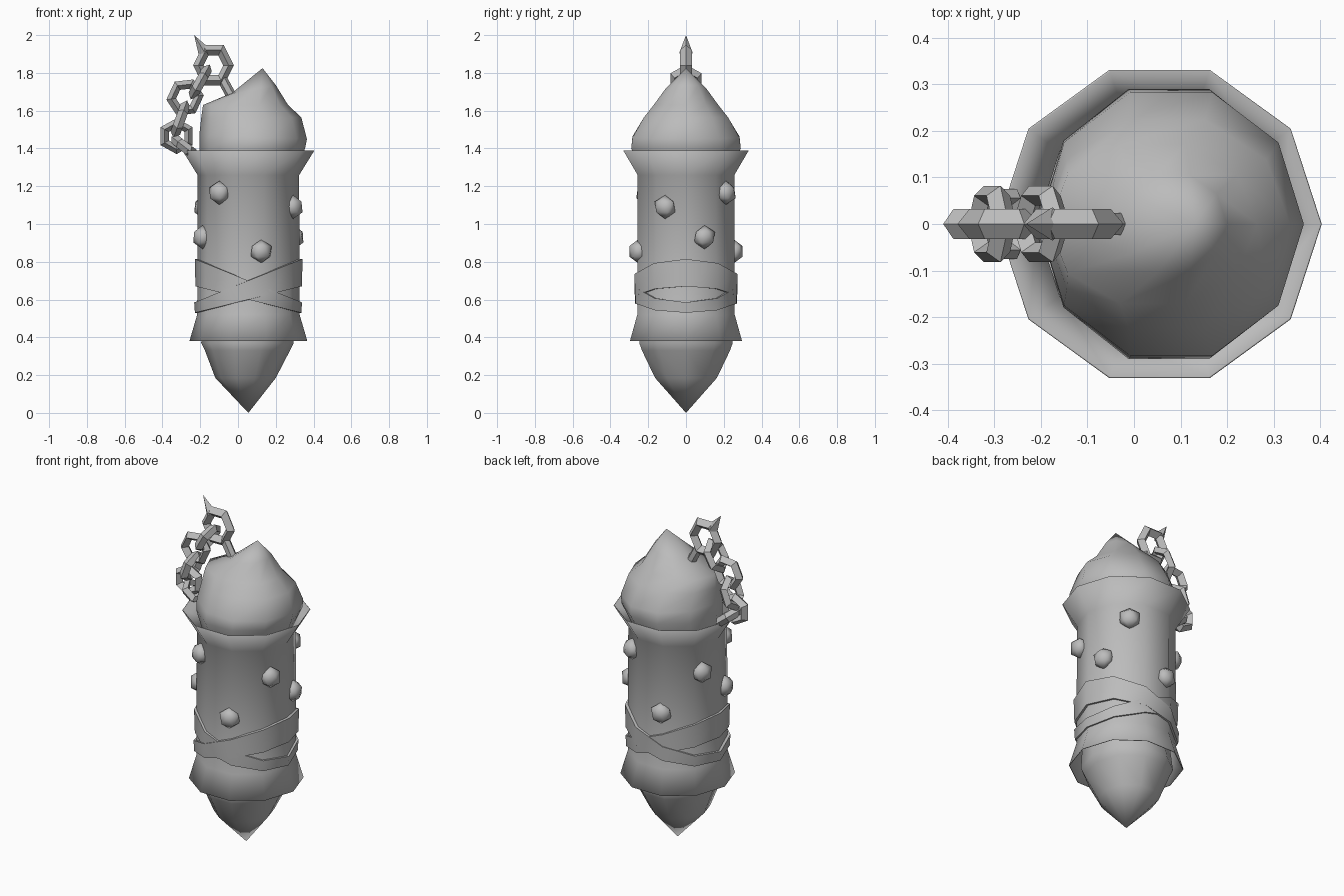
import bpy, bmesh, math
from mathutils import Matrix, Vector

cube = bpy.data.objects.get("Cube")
if cube:
    bpy.data.objects.remove(cube, do_unlink=True)

grey = bpy.data.materials.new("plain grey")
grey.use_nodes = True
grey.diffuse_color = (0.5, 0.5, 0.5, 1)
grey.node_tree.nodes["Principled BSDF"].inputs["Base Color"].default_value = (0.5, 0.5, 0.5, 1)

AXIS = 0.055   # x position of the tube's axis
SIDES = 10


def finish(obj, name, angle=50):
    obj.name = name
    obj.data.materials.append(grey)
    bpy.ops.object.select_all(action='DESELECT')
    obj.select_set(True)
    bpy.context.view_layer.objects.active = obj
    bpy.ops.object.shade_smooth_by_angle(angle=math.radians(angle))
    return obj


def loft(name, rings, tips=(), closed=False, angle=50):
    """Skin rings of points; tips are (ring index, point) pairs closing an end."""
    bm = bmesh.new()
    vs = [[bm.verts.new(p) for p in r] for r in rings]
    pairs = list(zip(vs, vs[1:]))
    if closed:
        pairs.append((vs[-1], vs[0]))
    n = len(vs[0])
    for a, b in pairs:
        for i in range(n):
            j = (i + 1) % n
            bm.faces.new((a[i], a[j], b[j], b[i]))
    for k, p in tips:
        t = bm.verts.new(p)
        for i in range(n):
            bm.faces.new((vs[k][i], vs[k][(i + 1) % n], t))
    bmesh.ops.recalc_face_normals(bm, faces=bm.faces)
    me = bpy.data.meshes.new(name)
    bm.to_mesh(me)
    bm.free()
    obj = bpy.data.objects.new(name, me)
    bpy.context.collection.objects.link(obj)
    return finish(obj, name, angle)


def ring(cx, rx, ry, z_left, z_right):
    """Ten-sided oval whose height runs from z_left to z_right."""
    pts = []
    for i in range(SIDES):
        a = math.tau * i / SIDES
        c = math.cos(a)
        z = (z_left + z_right) / 2 + (z_right - z_left) / 2 * c
        pts.append((cx + rx * c, ry * math.sin(a), z))
    return pts


def circle(r, z):
    return ring(AXIS, r, r, z, z)


# Open tube with flared ends
profile = [(0.308, 0.38), (0.267, 0.52), (0.265, 1.26), (0.345, 1.39)]
tube = loft("tube", [circle(r, z) for r, z in profile])
wall = tube.modifiers.new("wall", 'SOLIDIFY')
wall.thickness = 0.004

# Upper crystal, leaning to the left side with a slanted cut
loft("upper_crystal", [
    ring(0.06, 0.245, 0.245, 1.28, 1.28),
    ring(0.075, 0.28, 0.305, 1.40, 1.40),
    ring(0.08, 0.285, 0.298, 1.47, 1.45),
    ring(0.07, 0.265, 0.235, 1.56, 1.565),
    ring(0.04, 0.225, 0.18, 1.63, 1.63),
    ring(0.085, 0.115, 0.11, 1.695, 1.735),
], tips=[(-1, (0.13, 0, 1.825))], angle=60)

# Lower crystal
loft("lower_crystal", [
    circle(0.24, 0.50),
    ring(0.05, 0.245, 0.26, 0.37, 0.37),
    ring(0.05, 0.225, 0.245, 0.33, 0.33),
    ring(0.04, 0.16, 0.172, 0.185, 0.185),
], tips=[(-1, (AXIS, 0, 0))], angle=60)

# Two crossing wraps, each wider on its high side
for name, s, r in (("right_high_wrap", 1, 0.287), ("left_high_wrap", -1, 0.284)):
    top, low = (0.70, 0.115 * s), (0.60, 0.07 * s)

    def edge(rad, lv):
        return ring(AXIS, rad, rad, lv[0] - lv[1], lv[0] + lv[1])
    loft(name, [edge(0.255, low), edge(r - 0.004, low), edge(r, top), edge(0.255, top)],
         closed=True)

# Studs in opposite pairs around the tube
for z, deg in ((1.165, 54), (1.09, 155), (0.93, 22), (0.855, 105)):
    for a in (math.radians(deg), math.radians(deg + 180)):
        bpy.ops.mesh.primitive_ico_sphere_add(subdivisions=1, radius=0.063)
        stud = bpy.context.object
        stud.matrix_world = (Matrix.Translation((AXIS + 0.262 * math.cos(a), 0.262 * math.sin(a), z))
                             @ Matrix.Rotation(a, 4, 'Z') @ Matrix.Diagonal((0.85, 1, 1, 1)))
        finish(stud, "stud", 60)

# Chain links: x, z, tilt from vertical, half length, half width, edge-on
links = [
    (-0.130, 1.840, 90, 0.108, 0.108, False),
    (-0.200, 1.752, 29, 0.105, 0.082, True),
    (-0.280, 1.670, 25, 0.105, 0.085, False),
    (-0.305, 1.555, 20, 0.105, 0.082, True),
    (-0.325, 1.465, 0, 0.095, 0.085, False),
    (-0.285, 1.410, -52, 0.085, 0.075, True),
]
for x, z, tilt, half_l, half_w, edge_on in links:
    bpy.ops.mesh.primitive_torus_add(major_segments=6, minor_segments=4,
                                     major_radius=0.077, minor_radius=0.027)
    link = bpy.context.object
    t = math.radians(tilt)
    along = Vector((math.sin(t), 0, math.cos(t)))
    side = Vector((0, 1, 0))
    across = side if edge_on else side.cross(along)
    rot = Matrix((along, across, along.cross(across))).transposed().to_4x4()
    scale = Matrix.Diagonal((half_l / 0.104, half_w / 0.09, 1.0 if edge_on else 1.2, 1))
    link.matrix_world = Matrix.Translation((x, 0, z)) @ rot @ scale
    finish(link, "chain_link", 40)


def spar(name, start, end, r1, r2, sides):
    """Straight tapered bar between two points."""
    a, b = Vector(start), Vector(end)
    bpy.ops.mesh.primitive_cone_add(vertices=sides, radius1=r1, radius2=r2, depth=(b - a).length)
    obj = bpy.context.object
    obj.matrix_world = (Matrix.Translation((a + b) / 2)
                        @ (b - a).to_track_quat('Z', 'Y').to_matrix().to_4x4())
    finish(obj, name, 40)


# Post holding the chain, and the broken point on the top link
spar("chain_post", (-0.085, 0, 1.77), (-0.025, 0, 1.66), 0.027, 0.027, 6)
spar("broken_link_point", (-0.175, 0, 1.905), (-0.232, 0, 2.0), 0.036, 0.0, 4)
